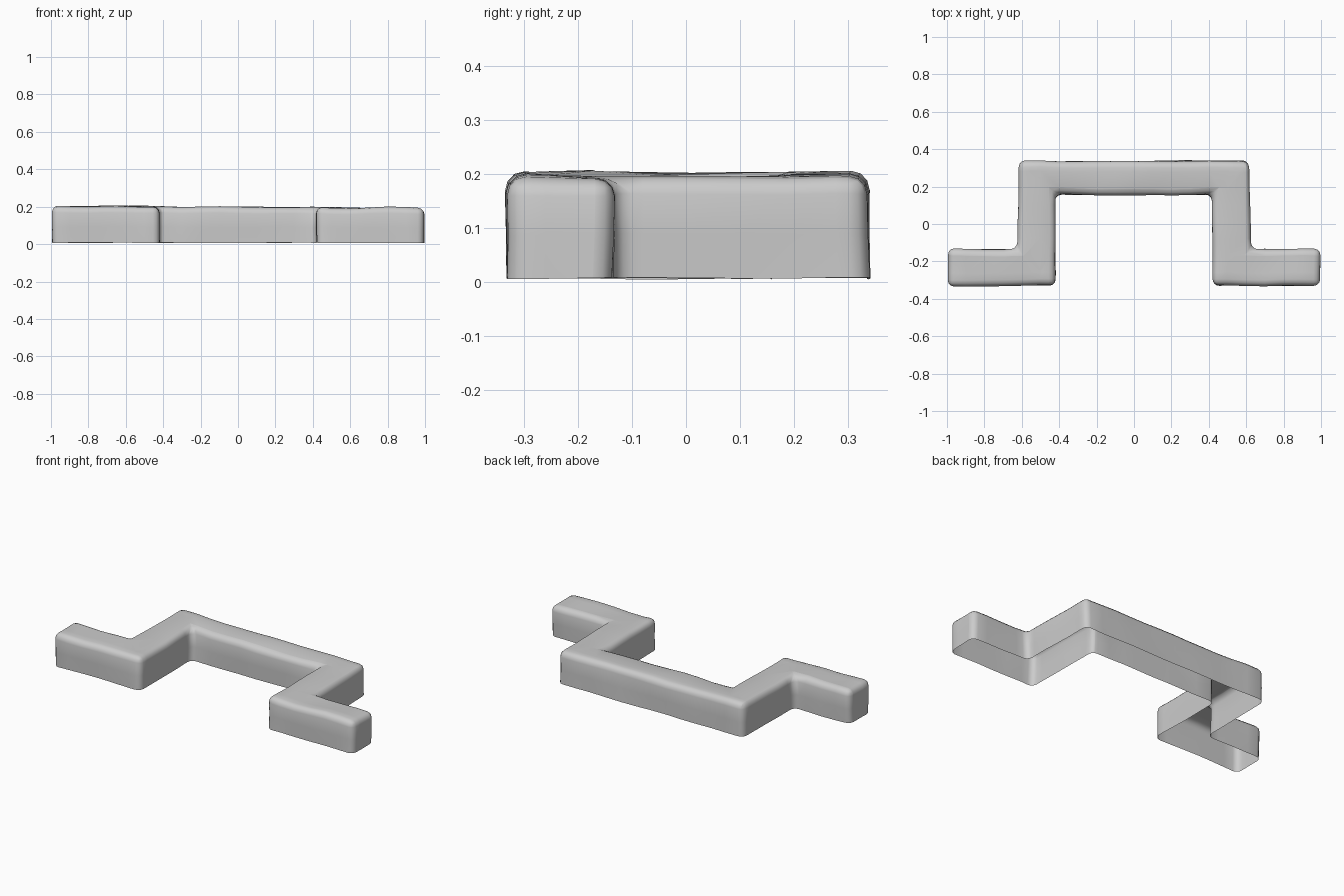
import bpy, bmesh
from mathutils import Vector, noise

if "Cube" in bpy.data.objects:
    bpy.data.objects.remove(bpy.data.objects["Cube"])

BOTTOM, TOP = 0.007, 0.199

# Wall footprint: front-side line and back-side line of the stepped path
half_front = [(0.42, 0.157), (0.422, -0.33), (0.995, -0.33)]
half_back = [(0.617, 0.337), (0.622, -0.135), (0.995, -0.135)]


def mirrored(points):
    return [(-x, y) for x, y in reversed(points)] + points


front, back = mirrored(half_front), mirrored(half_back)
outline = front + back[::-1]
n, m = len(outline), len(front)

# Open-bottomed shell: side walls plus mitred top panels
bm = bmesh.new()
low = [bm.verts.new((x, y, BOTTOM)) for x, y in outline]
high = [bm.verts.new((x, y, TOP)) for x, y in outline]
for i in range(n):
    j = (i + 1) % n
    bm.faces.new((low[i], low[j], high[j], high[i]))
for i in range(m - 1):
    bm.faces.new((high[i], high[i + 1], high[n - 2 - i], high[n - 1 - i]))
bmesh.ops.recalc_face_normals(bm, faces=bm.faces)


def bevel(edges, width, segments):
    bmesh.ops.bevel(bm, geom=edges, offset=width, offset_type='OFFSET',
                    segments=segments, profile=0.5, affect='EDGES')


# Rounded corners, then the rounded top rim
bevel([e for e in bm.edges if abs(e.verts[0].co.z - e.verts[1].co.z) > 0.1
       or (e.verts[0].co.z > 0.1 and e.verts[1].co.z > 0.1
           and e.calc_face_angle(0) > 0.5)], 0.034, 3)


# Extra cuts so the hand-moulded waviness has points to move
def cut(point, normal):
    bmesh.ops.bisect_plane(bm, geom=bm.verts[:] + bm.edges[:] + bm.faces[:],
                           dist=1e-4, plane_co=point, plane_no=normal)


for i in range(-9, 10):
    cut((i * 0.1, 0, 0), (1, 0, 0))
for i in range(-3, 4):
    cut((0, i * 0.09 + 0.01, 0), (0, 1, 0))
cut((0, 0, 0.09), (0, 0, 1))

# Gentle uneven surface
for v in bm.verts:
    p = v.co.copy()
    wobble = noise.noise_vector(p * 5.0 + Vector((3.1, 1.7, 0.4)))
    t = (p.z - BOTTOM) / (TOP - BOTTOM)
    v.co.x += 0.006 * wobble.x
    v.co.y += 0.008 * wobble.y
    v.co.z += t * (0.009 * wobble.z - 0.005 * p.x)
    if t < 0.01:
        v.co.z += 0.004 * wobble.z

mesh = bpy.data.meshes.new("stepped_wall")
bm.to_mesh(mesh)
bm.free()
wall = bpy.data.objects.new("stepped_wall", mesh)
bpy.context.collection.objects.link(wall)
bpy.context.view_layer.objects.active = wall
wall.select_set(True)
bpy.ops.object.shade_smooth_by_angle(angle=0.7)
